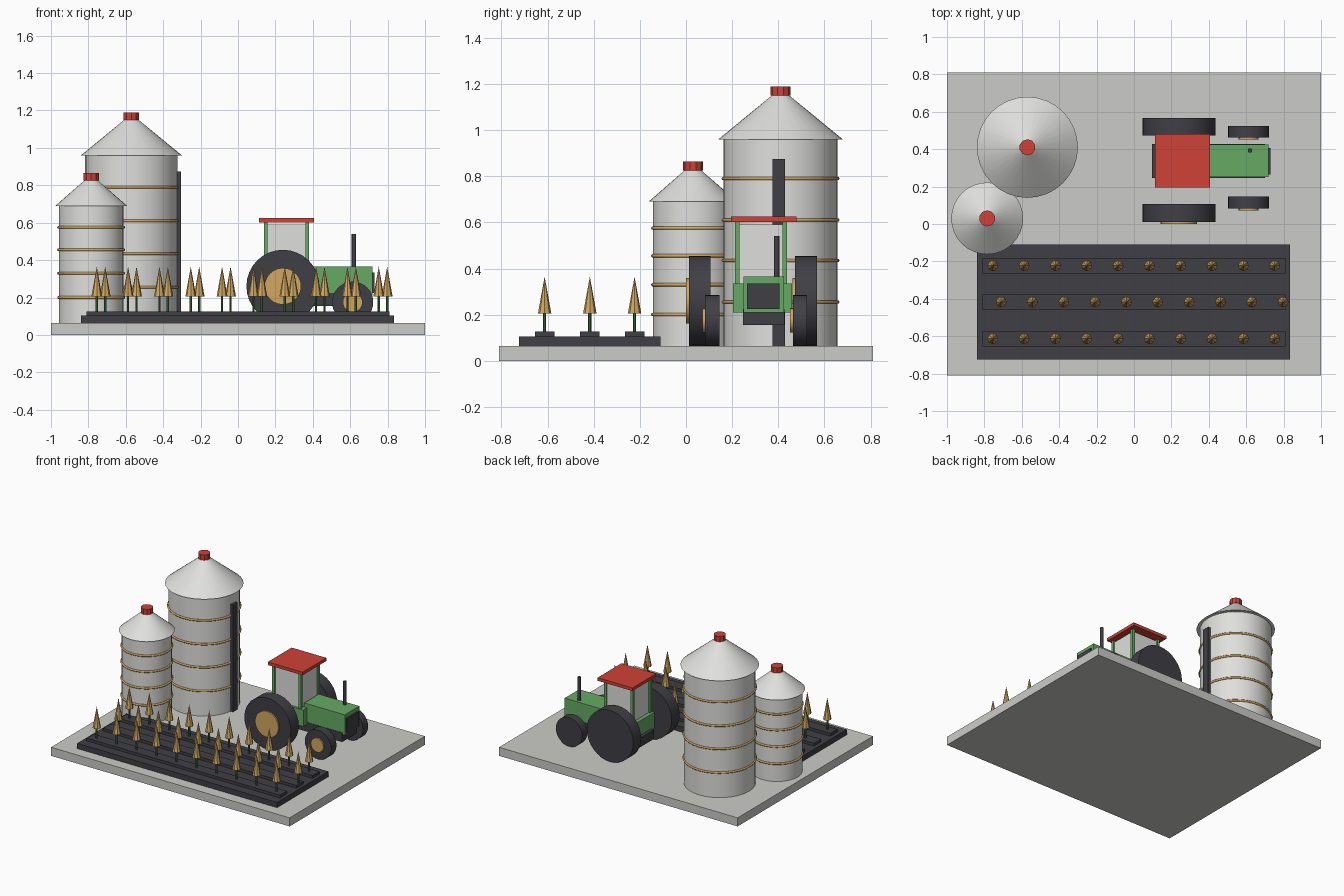
import bpy, bmesh, math
from mathutils import Matrix, Vector

cube = bpy.data.objects.get("Cube")
if cube:
    bpy.data.objects.remove(cube, do_unlink=True)


def material(name, r, g, b):
    m = bpy.data.materials.new(name)
    m.use_nodes = True
    m.diffuse_color = (r, g, b, 1)
    m.node_tree.nodes["Principled BSDF"].inputs["Base Color"].default_value = (r, g, b, 1)
    return m


GREY = material("concrete grey", 0.60, 0.60, 0.58)
STEEL = material("pale steel", 0.74, 0.74, 0.72)
DARK = material("charcoal", 0.05, 0.05, 0.06)
RED = material("red", 0.62, 0.055, 0.038)
GREEN = material("green", 0.13, 0.40, 0.125)
STALK = material("dark green", 0.05, 0.16, 0.055)
GOLD = material("straw gold", 0.64, 0.39, 0.12)


def finish(name, bm, mat, smooth=False):
    bmesh.ops.recalc_face_normals(bm, faces=bm.faces)
    mesh = bpy.data.meshes.new(name)
    bm.to_mesh(mesh)
    bm.free()
    mesh.materials.append(mat)
    ob = bpy.data.objects.new(name, mesh)
    bpy.context.collection.objects.link(ob)
    if smooth:
        bpy.ops.object.select_all(action="DESELECT")
        ob.select_set(True)
        bpy.context.view_layer.objects.active = ob
        bpy.ops.object.shade_smooth_by_angle(angle=math.radians(35))
    return ob


def box(name, mat, xs, ys, zs):
    """Box given by its limits along each axis."""
    bm = bmesh.new()
    lo, hi = Vector((xs[0], ys[0], zs[0])), Vector((xs[1], ys[1], zs[1]))
    size = hi - lo
    bmesh.ops.create_cube(bm, size=1, matrix=Matrix.Translation((lo + hi) / 2)
                          @ Matrix.Diagonal((*size, 1)))
    return finish(name, bm, mat)


def add_round(bm, x, y, z0, z1, r0, r1, sides):
    bmesh.ops.create_cone(bm, cap_ends=True, segments=sides, radius1=r0, radius2=r1,
                          depth=z1 - z0, matrix=Matrix.Translation((x, y, (z0 + z1) / 2)))


def upright(name, mat, x, y, z0, z1, r0, r1, sides=32, smooth=True):
    bm = bmesh.new()
    add_round(bm, x, y, z0, z1, r0, r1, sides)
    return finish(name, bm, mat, smooth)


def disc(name, mat, x, z, ys, r, sides=32):
    """Cylinder lying along y."""
    bm = bmesh.new()
    bmesh.ops.create_cone(bm, cap_ends=True, segments=sides, radius1=r, radius2=r,
                          depth=ys[1] - ys[0],
                          matrix=Matrix.Translation((x, sum(ys) / 2, z))
                          @ Matrix.Rotation(math.pi / 2, 4, "X"))
    return finish(name, bm, mat, True)


def hoop(name, x, y, z, r):
    bpy.ops.mesh.primitive_torus_add(location=(x, y, z), major_radius=r, minor_radius=0.008,
                                     major_segments=32, minor_segments=6)
    ob = bpy.context.object
    ob.name = name
    ob.data.materials.append(GOLD)
    bpy.ops.object.shade_smooth_by_angle(angle=math.radians(65))


GROUND = 0.065
box("ground_slab", GREY, (-1, 1), (-0.81, 0.81), (0, GROUND))


# Silos
def silo(name, x, y, r, eave_r, eave, peak, top, bands):
    upright(name + "_body", STEEL, x, y, GROUND, eave, r, r)
    upright(name + "_roof", STEEL, x, y, eave, peak, eave_r, 0.02)
    upright(name + "_cap", RED, x, y, top - 0.04, top, 0.043, 0.043, 10, False)
    for i, z in enumerate(bands):
        hoop(f"{name}_hoop_{i + 1}", x, y, z, r + 0.001)


silo("large_silo", -0.57, 0.41, 0.247, 0.27, 0.96, 1.165, 1.19, (0.255, 0.435, 0.61, 0.79))
silo("small_silo", -0.785, 0.03, 0.173, 0.192, 0.69, 0.84, 0.865, (0.2, 0.33, 0.455, 0.575))
box("silo_ladder", DARK, (-0.33, -0.305), (0.375, 0.43), (GROUND, 0.875))

# Crop field
box("soil_bed", DARK, (-0.84, 0.835), (-0.725, -0.11), (GROUND, 0.105))
for row, (y, start) in enumerate(((-0.613, -0.755), (-0.417, -0.71), (-0.223, -0.755))):
    box(f"soil_ridge_{row + 1}", DARK, (-0.81, 0.81), (y - 0.042, y + 0.042), (0.105, 0.126))
    stalks, ears = bmesh.new(), bmesh.new()
    for i in range(10):
        x = start + i * 0.1675
        add_round(stalks, x, y, 0.12, 0.21, 0.007, 0.007, 6)
        add_round(ears, x, y, 0.205, 0.365, 0.029, 0, 8)
    finish(f"crop_stalks_{row + 1}", stalks, STALK)
    finish(f"crop_ears_{row + 1}", ears, GOLD)

# Tractor body
box("tractor_chassis", DARK, (0.095, 0.70), (0.247, 0.427), (0.155, 0.225))
box("tractor_hood", GREEN, (0.38, 0.72), (0.25, 0.425), (0.21, 0.365))
box("tractor_grille", DARK, (0.71, 0.73), (0.265, 0.405), (0.225, 0.335))
box("cab_base", GREEN, (0.12, 0.405), (0.203, 0.46), (0.21, 0.335))
box("cab_windows", STEEL, (0.15, 0.37), (0.222, 0.43), (0.33, 0.59))
box("cab_roof", RED, (0.113, 0.405), (0.195, 0.48), (0.602, 0.625))
for x, end in ((0.148, "rear"), (0.37, "front")):
    for y, side in ((0.222, "right"), (0.428, "left")):
        box(f"cab_post_{end}_{side}", GREEN, (x - 0.01, x + 0.01), (y - 0.01, y + 0.01),
            (0.33, 0.605))
upright("exhaust_pipe", DARK, 0.62, 0.393, 0.36, 0.54, 0.012, 0.012, 12)


# Tractor wheels, each with its hub on the same face
def wheel(name, x, r, hub_r, ys):
    disc(name + "_tyre", DARK, x, GROUND + r, ys, r)
    disc(name + "_hub", GOLD, x, GROUND + r, (ys[0] - 0.011, ys[0] + 0.01), hub_r, 24)


wheel("rear_right", 0.24, 0.195, 0.098, (0.012, 0.107))
wheel("rear_left", 0.24, 0.195, 0.098, (0.473, 0.567))
wheel("front_right", 0.613, 0.11, 0.053, (0.082, 0.146))
wheel("front_left", 0.613, 0.11, 0.053, (0.463, 0.525))
